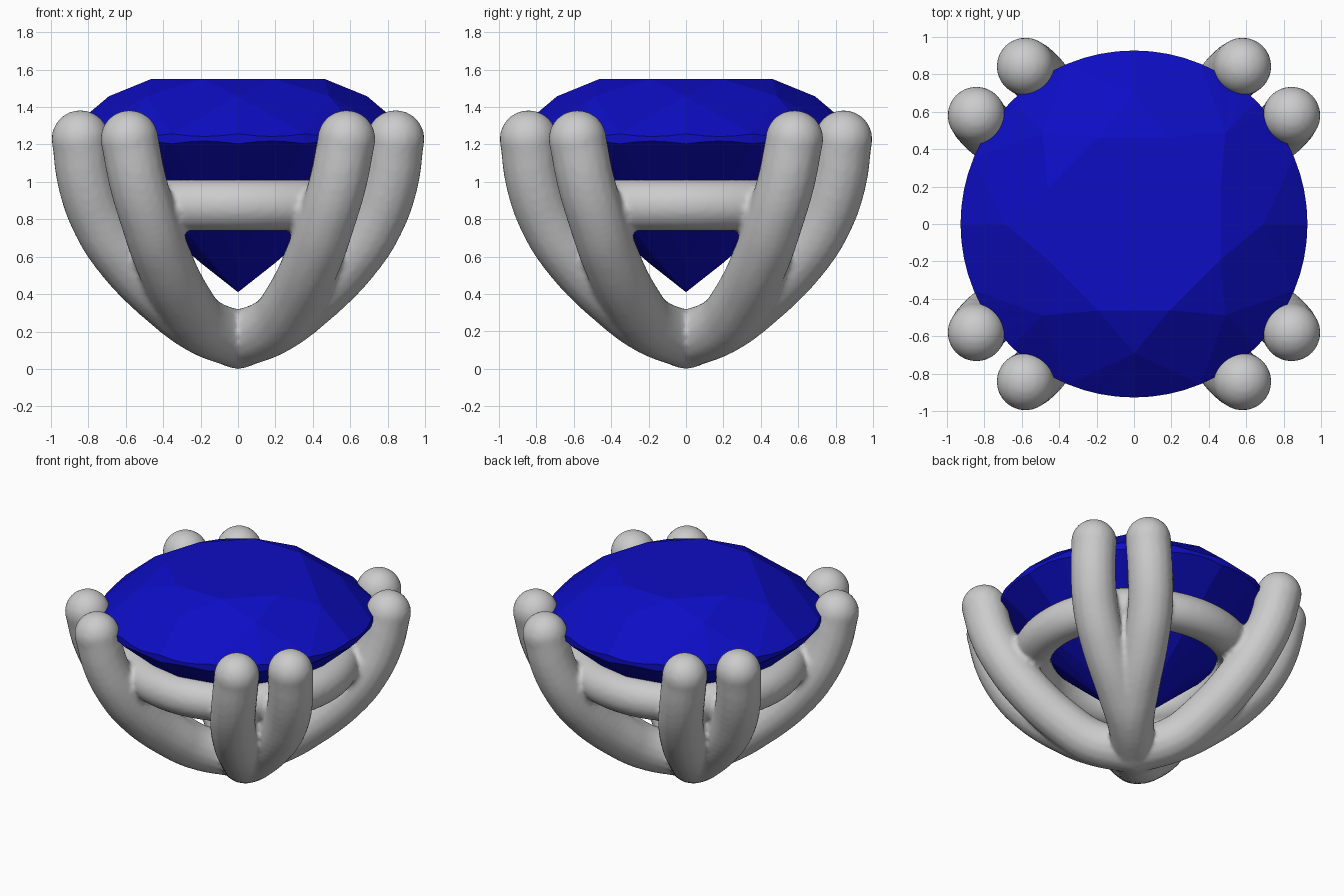
import bpy, bmesh
from math import sin, cos, pi

if "Cube" in bpy.data.objects:
    bpy.data.objects.remove(bpy.data.objects["Cube"])

R = 0.155  # prong thickness (radius)


def tube(points, radius):
    """Smooth round tube through points with a ball on each end."""
    cu = bpy.data.curves.new("prong_path", 'CURVE')
    cu.dimensions = '3D'
    cu.bevel_depth = radius
    cu.bevel_resolution = 6
    cu.use_fill_caps = True
    cu.resolution_u = 8
    sp = cu.splines.new('BEZIER')
    sp.bezier_points.add(len(points) - 1)
    for bp, p in zip(sp.bezier_points, points):
        bp.co = p
        bp.handle_left_type = bp.handle_right_type = 'AUTO'
    ob = bpy.data.objects.new("prong", cu)
    bpy.context.collection.objects.link(ob)
    bpy.ops.object.select_all(action='DESELECT')
    ob.select_set(True)
    bpy.context.view_layer.objects.active = ob
    bpy.ops.object.convert(target='MESH')
    parts = [bpy.context.object]
    for p in (points[0], points[-1]):
        bpy.ops.mesh.primitive_uv_sphere_add(segments=32, ring_count=16,
                                             radius=radius, location=p)
        parts.append(bpy.context.object)
    return parts


# Prongs: four pairs that leave the base together and split toward the top
path = [(0.0, 0.0, 0.155), (0.20, 0.19, 0.235), (0.37, 0.29, 0.36),
        (0.62, 0.41, 0.61), (0.74, 0.475, 0.80), (0.81, 0.535, 1.0),
        (0.842, 0.58, 1.228)]
metal = []
for sx in (1, -1):
    for sy in (1, -1):
        metal += tube([(sx * a, sy * b, z) for a, b, z in path], R)
        metal += tube([(sx * b, sy * a, z) for a, b, z in path], R)

# Support ring under the gem
bpy.ops.mesh.primitive_torus_add(major_radius=0.70, minor_radius=0.137,
                                 major_segments=96, minor_segments=32,
                                 location=(0, 0, 0.875))
metal.append(bpy.context.object)

# Fuse all metal into one softly blended setting
bpy.ops.object.select_all(action='DESELECT')
for ob in metal:
    ob.select_set(True)
setting = metal[-1]
bpy.context.view_layer.objects.active = setting
bpy.ops.object.join()
bpy.ops.object.transform_apply(location=True, rotation=True, scale=True)
setting.name = "prong_setting"
fuse = setting.modifiers.new("fuse", 'REMESH')
fuse.mode = 'VOXEL'
fuse.voxel_size = 0.018
fuse.use_smooth_shade = True
soft = setting.modifiers.new("soften", 'SMOOTH')
soft.factor = 0.5
soft.iterations = 5

# Gem: round brilliant cut
bm = bmesh.new()


def ring(n, r, z, offset=0.0):
    out = []
    for i in range(n):
        a = offset + 2 * pi * i / n
        out.append(bm.verts.new((r * cos(a), r * sin(a),
                                 z(a) if callable(z) else z)))
    return out


N, G = 64, 0.927
table = ring(8, 0.50, 1.55, pi / 8)
star = ring(8, 0.69, 1.457)
top = ring(N, G, lambda a: 1.257 - 0.015 * abs(sin(8 * a)))
low = ring(N, G, lambda a: 1.203 + 0.015 * abs(sin(8 * a)))
belly = ring(8, 0.20, 0.41 + 0.79 * 0.20 * cos(pi / 8) / G)
culet = bm.verts.new((0, 0, 0.41))

bm.faces.new(table)
for i in range(8):
    j = (i + 1) % 8
    g = 8 * i
    bm.faces.new((table[i - 1], star[i], table[i]))              # star facet
    bm.faces.new((table[i], star[i], top[g + 4], star[j]))       # kite facet
    bm.faces.new((culet, belly[j], low[g + 4], belly[i]))        # pavilion main
    for k in range(8):                                           # half facets
        a, b = g + k, (g + k + 1) % N
        m = i if k < 4 else j
        bm.faces.new((star[m], top[a], top[b]))
        bm.faces.new((belly[m], low[b], low[a]))
        bm.faces.new((top[a], low[a], low[b], top[b]))           # girdle
bmesh.ops.recalc_face_normals(bm, faces=bm.faces)
me = bpy.data.meshes.new("gem")
bm.to_mesh(me)
bm.free()
gem = bpy.data.objects.new("gem", me)
bpy.context.collection.objects.link(gem)
blue = bpy.data.materials.new("deep_blue")
blue.diffuse_color = (0.004, 0.004, 0.55, 1)
blue.use_nodes = True
blue.node_tree.nodes["Principled BSDF"].inputs["Base Color"].default_value = blue.diffuse_color
me.materials.append(blue)
